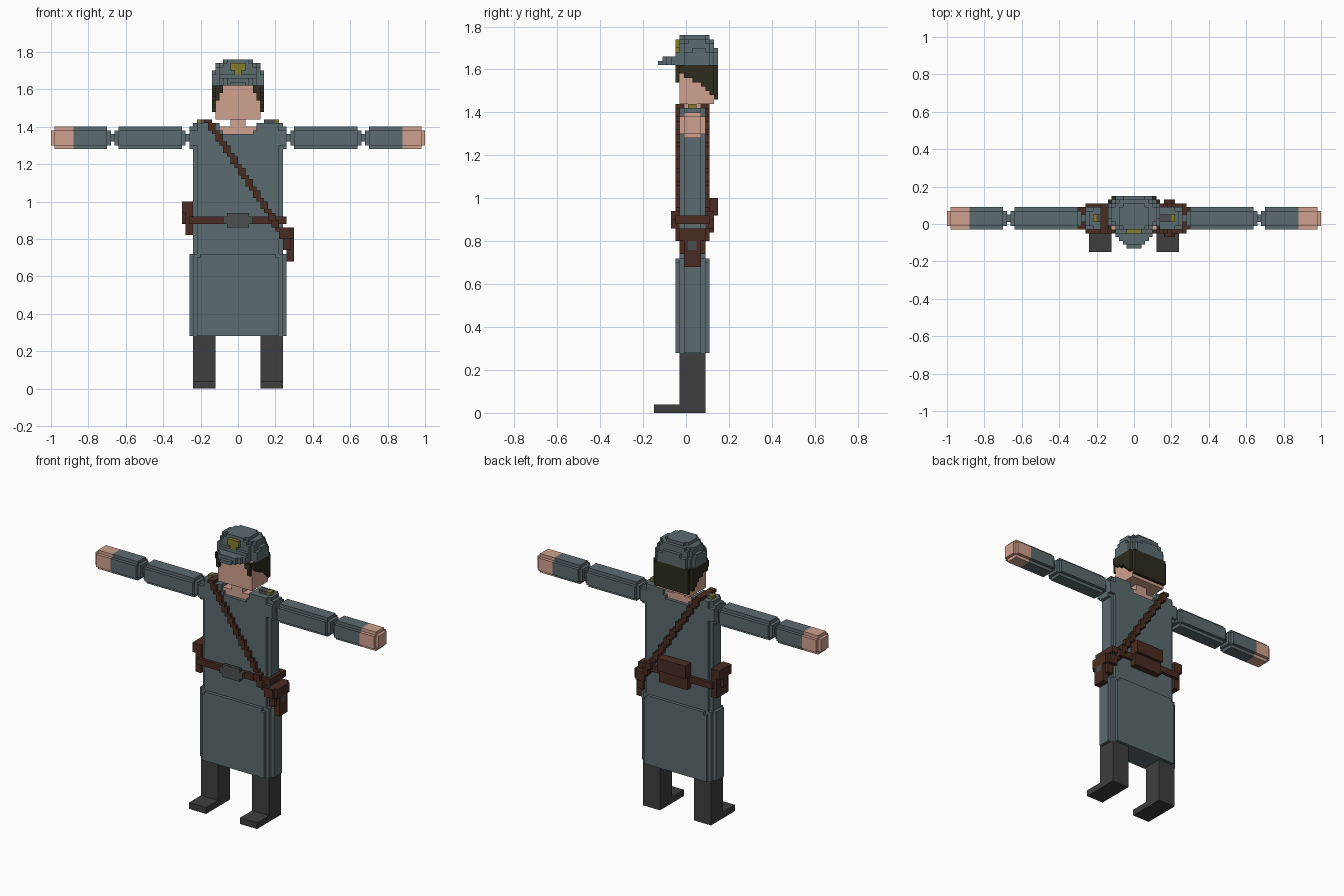
import bpy, bmesh
from mathutils import Vector

if "Cube" in bpy.data.objects:
    bpy.data.objects.remove(bpy.data.objects["Cube"])

S = 0.02            # size of one block
used = set()        # cells already taken, so parts never overlap


def mat(name, r, g, b):
    m = bpy.data.materials.new(name)
    lin = [((c / 255 + 0.055) / 1.055) ** 2.4 for c in (r, g, b)]
    m.diffuse_color = (*lin, 1)
    m.use_nodes = True
    m.node_tree.nodes["Principled BSDF"].inputs["Base Color"].default_value = m.diffuse_color
    return m


CLOTH = mat("grey_cloth", 91, 107, 112)
SKIN = mat("skin", 208, 161, 141)
LEATHER = mat("brown_leather", 74, 44, 34)
BOOT = mat("black_boot", 62, 62, 62)
HAIR = mat("dark_hair", 46, 43, 29)
BRASS = mat("dull_brass", 132, 126, 40)
METAL = mat("dark_metal", 76, 78, 80)


def box(x0, x1, y0, y1, z0, z1):
    return {(x, y, z) for x in range(x0, x1) for y in range(y0, y1) for z in range(z0, z1)}


def notched(x0, x1, y0, y1, z0, z1):
    """Box with one block taken off along every edge."""
    def ends(c):
        return (c[0] in (x0, x1 - 1)) + (c[1] in (y0, y1 - 1)) + (c[2] in (z0, z1 - 1))
    return {c for c in box(x0, x1, y0, y1, z0, z1) if ends(c) < 2}


def mirror(cells):
    return cells | {(-1 - x, y, z) for x, y, z in cells}


CORNERS = [(0, 0), (1, 0), (1, 1), (0, 1)]


def part(name, cells, material):
    """Skin the outside of a set of blocks with flat faces."""
    cells = cells - used
    used.update(cells)
    bm = bmesh.new()
    verts = {}

    def vert(p):
        if p not in verts:
            verts[p] = bm.verts.new((p[0] * S, p[1] * S - 0.15, p[2] * S))
        return verts[p]

    for c in sorted(cells):
        for a in range(3):
            for d in (0, 1):
                n = list(c)
                n[a] += 2 * d - 1
                if tuple(n) in cells:
                    continue
                loop = []
                for u, v in (CORNERS if d else CORNERS[::-1]):
                    p = list(c)
                    p[a] += d
                    p[(a + 1) % 3] += u
                    p[(a + 2) % 3] += v
                    loop.append(vert(tuple(p)))
                bm.faces.new(loop)
    bmesh.ops.dissolve_limit(bm, angle_limit=0.01, verts=bm.verts[:], edges=bm.edges[:])
    bmesh.ops.triangulate(bm, faces=[f for f in bm.faces if len(f.verts) > 4])
    me = bpy.data.meshes.new(name)
    bm.to_mesh(me)
    bm.free()
    me.materials.append(material)
    ob = bpy.data.objects.new(name, me)
    bpy.context.collection.objects.link(ob)


# Boots
for name, x in (("left_boot", 6), ("right_boot", -12)):
    part(name, box(x, x + 6, 6, 12, 0, 14) | box(x, x + 6, 0, 6, 0, 2), BOOT)

# Neck and collar skin, set in the neckline
part("neck", box(-4, 4, 7, 11, 68, 69) | box(-5, 5, 7, 11, 69, 70)
     | box(-2, 2, 7, 11, 70, 72), SKIN)

# Coat body with neckline cut out, shoulder bumps and skirt panels
neckline = box(-4, 4, 5, 13, 68, 69) | box(-5, 5, 5, 13, 69, 71)
body = box(-12, 12, 7, 11, 36, 71) | box(-11, 11, 6, 12, 36, 71)
shoulders = mirror(box(12, 13, 7, 11, 64, 70) | box(11, 13, 6, 12, 65, 69))
part("coat_body", (body | shoulders) - neckline, CLOTH)
part("coat_skirt", box(-13, 13, 7, 11, 14, 36) | box(-12, 12, 6, 12, 14, 36)
     | box(-11, 11, 5, 13, 14, 35) | box(-10, 10, 5, 13, 35, 36), CLOTH)

# Arms: joints, upper arms, sleeves and hands
lower = notched(34, 50, 6, 12, 64, 70)
for side, flip in (("left", False), ("right", True)):
    def place(cells):
        return {(-1 - x, y, z) for x, y, z in cells} if flip else cells
    part(side + "_arm_joints", place(box(13, 14, 8, 10, 66, 68) | box(33, 34, 8, 10, 66, 68)), CLOTH)
    part(side + "_upper_arm", place(notched(14, 33, 6, 12, 64, 70)), CLOTH)
    part(side + "_forearm", place({c for c in lower if c[0] < 44}), CLOTH)
    part(side + "_hand", place({c for c in lower if c[0] >= 44}), SKIN)

# Epaulettes
part("epaulettes", mirror(box(7, 10, 8, 10, 71, 72)) - box(-9, -7, 5, 13, 71, 72), METAL)
part("epaulette_buttons", mirror(box(10, 11, 8, 10, 71, 72)), BRASS)

# Belt and buckle
part("buckle", box(-4, 4, 4, 5, 44, 46) | box(-3, 3, 4, 5, 43, 47), METAL)
belt = box(-13, 13, 5, 13, 44, 46) - box(-12, 12, 6, 12, 44, 46)
part("belt", belt, LEATHER)

# Diagonal strap, front and back, over the shoulder and over the belt
strap = box(-9, -7, 5, 13, 71, 72)
for z in range(42, 72):
    x = round(-9 + (71 - z) * 0.66)
    front, back = (4, 13) if 43 <= z <= 46 else (5, 12)
    strap |= box(x, x + 2, front, 6, z, z + 1) | box(x, x + 2, 12, back + 1, z, z + 1)
part("shoulder_strap", strap, LEATHER)

# Holster on the left hip
part("holster_clasp", box(14, 15, 8, 10, 38, 40), METAL)
part("holster", box(12, 15, 6, 12, 40, 43) | box(11, 14, 5, 6, 40, 43) | box(11, 14, 12, 13, 40, 43)
     | box(12, 14, 6, 12, 37, 40) | box(13, 15, 7, 11, 34, 40), LEATHER)

# Pouches on the right hip and at the back
part("hip_pouch", box(-15, -12, 6, 12, 47, 50) | box(-14, -12, 6, 12, 41, 47)
     | box(-15, -13, 8, 10, 44, 47), LEATHER)
part("back_pouch", box(-5, 5, 12, 14, 42, 50) | box(-5, 5, 14, 15, 46, 50), LEATHER)

# Hair: shell whose lower edge drops toward the nape
hair_low = {5: 81, 6: 79, 7: 78, 8: 78, 9: 77, 10: 77, 11: 76, 12: 75, 13: 74, 14: 73}
hair = set()
for y, z in hair_low.items():
    if y < 14:
        hair |= mirror(box(6, 7, y, y + 1, z, 81))
    else:
        hair |= box(-6, 6, y, y + 1, z, 81)
hair |= mirror(box(4, 6, 5, 6, 79, 81) | box(5, 6, 5, 6, 77, 79))
part("hair", hair, HAIR)

# Head
part("head", box(-6, 6, 6, 14, 72, 81), SKIN)

# Cap: stack of shrinking rounded layers, with visor and badge
part("cap_badge", box(-2, 2, 5, 6, 85, 87) | box(-1, 1, 5, 6, 84, 85), BRASS)
layers = [(7.2, 15), (7.2, 15), (7.2, 15), (6.6, 14.6), (6.2, 14.2), (5.8, 14), (4.4, 13)]
cap = set()
for i, (rx, back) in enumerate(layers):
    mid, ry = (back + 5.8) / 2, (back - 5.8) / 2
    cap |= {c for c in box(-7, 7, 5, 15, 81 + i, 82 + i)
            if (abs(c[0] + 0.5) / rx) ** 3 + (abs(c[1] + 0.5 - mid) / ry) ** 3 <= 1}
for y, w, top in ((1, 2, 82), (2, 3, 83), (3, 4, 83), (4, 5, 83), (5, 5, 84)):
    cap |= box(-w, w, y, y + 1, 81 if y < 3 or y == 5 else 82, top)
    cap |= mirror(box(w - 2, w, y, y + 1, 81, 82))
part("cap", cap, CLOTH)
